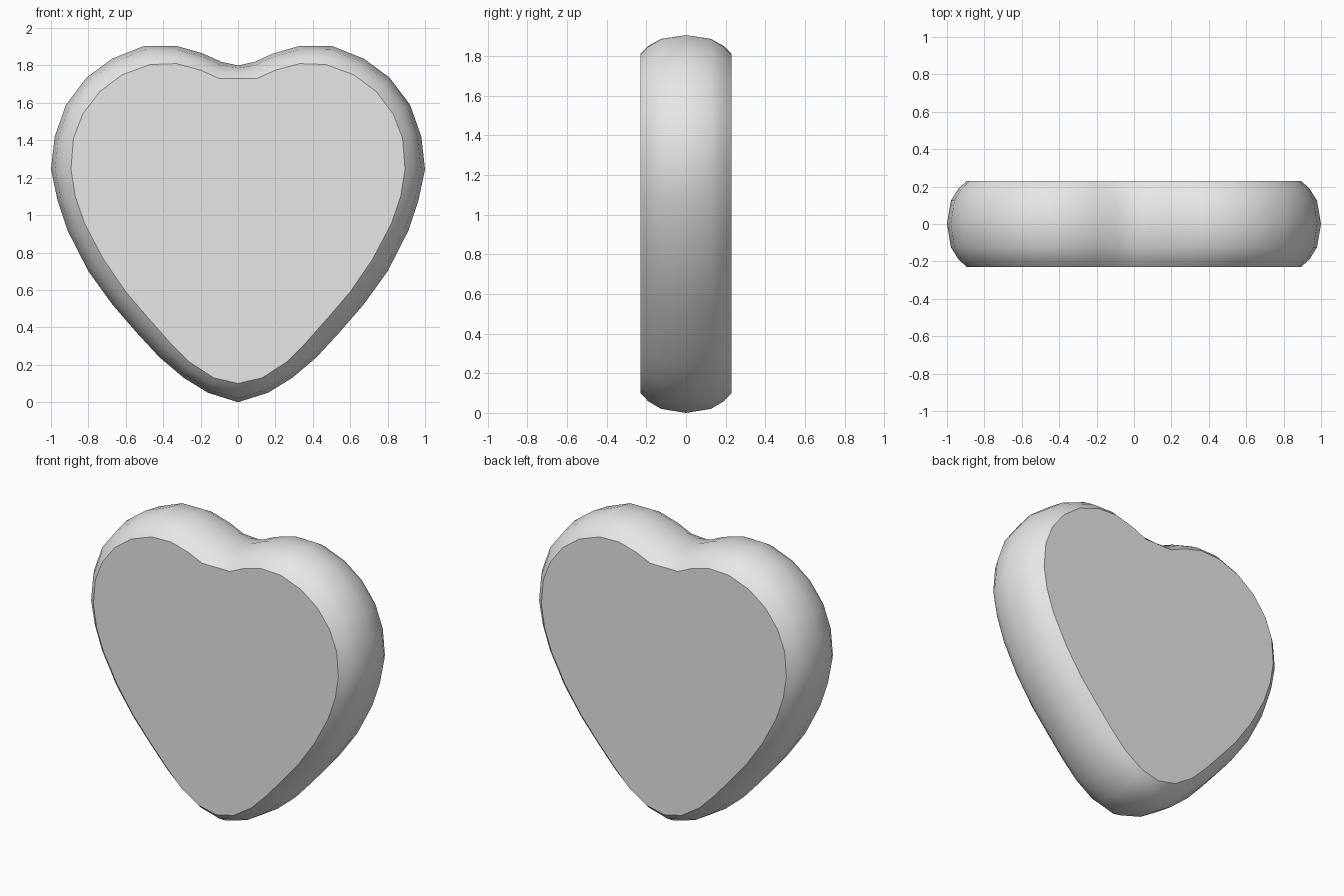
import bpy
import bmesh

if "Cube" in bpy.data.objects:
    bpy.data.objects.remove(bpy.data.objects["Cube"])

# Half outlines (x, z) from bottom tip round to the top notch
RIM = [(0, 0), (.16, .05), (.29, .13), (.42, .24), (.54, .37), (.67, .52), (.80, .70),
       (.91, .915), (.965, 1.08), (1.0, 1.245), (.98, 1.42), (.92, 1.59), (.81, 1.735),
       (.675, 1.835), (.50, 1.905), (.33, 1.905), (.19, 1.865), (.09, 1.82), (0, 1.80)]
CAP = [(0, .10), (.13, .13), (.26, .215), (.365, .32), (.48, .45), (.60, .59), (.72, .765),
       (.82, .955), (.87, 1.10), (.893, 1.245), (.88, 1.41), (.83, 1.54), (.74, 1.66),
       (.62, 1.75), (.47, 1.805), (.33, 1.81), (.20, 1.775), (.10, 1.73), (0, 1.73)]
# Depth and bulge of each ring across the rounded side
RINGS = [(-.23, 0), (-.19, .42), (-.125, .8), (0, 1), (.125, .8), (.19, .42), (.23, 0)]


def mirrored(half):
    return half + [(-x, z) for x, z in half[-2:0:-1]]


grey = bpy.data.materials.new("light_grey")
grey.diffuse_color = (.8, .8, .8, 1)
grey.use_nodes = True
grey.node_tree.nodes["Principled BSDF"].inputs["Base Color"].default_value = grey.diffuse_color

bm = bmesh.new()
rim, cap = mirrored(RIM), mirrored(CAP)
loops = [[bm.verts.new((cx + (rx - cx) * t, y, cz + (rz - cz) * t))
          for (rx, rz), (cx, cz) in zip(rim, cap)] for y, t in RINGS]

# Smooth rounded side
n = len(rim)
for a, b in zip(loops, loops[1:]):
    for i in range(n):
        j = (i + 1) % n
        bm.faces.new((a[i], a[j], b[j], b[i])).smooth = True

# Flat front and back, with a crisp border
for loop in (loops[0], loops[-1]):
    face = bm.faces.new(loop)
    face.smooth = False
    for e in face.edges:
        e.smooth = False
bmesh.ops.recalc_face_normals(bm, faces=bm.faces)

mesh = bpy.data.meshes.new("heart")
bm.to_mesh(mesh)
bm.free()
mesh.materials.append(grey)
bpy.context.collection.objects.link(bpy.data.objects.new("heart", mesh))
